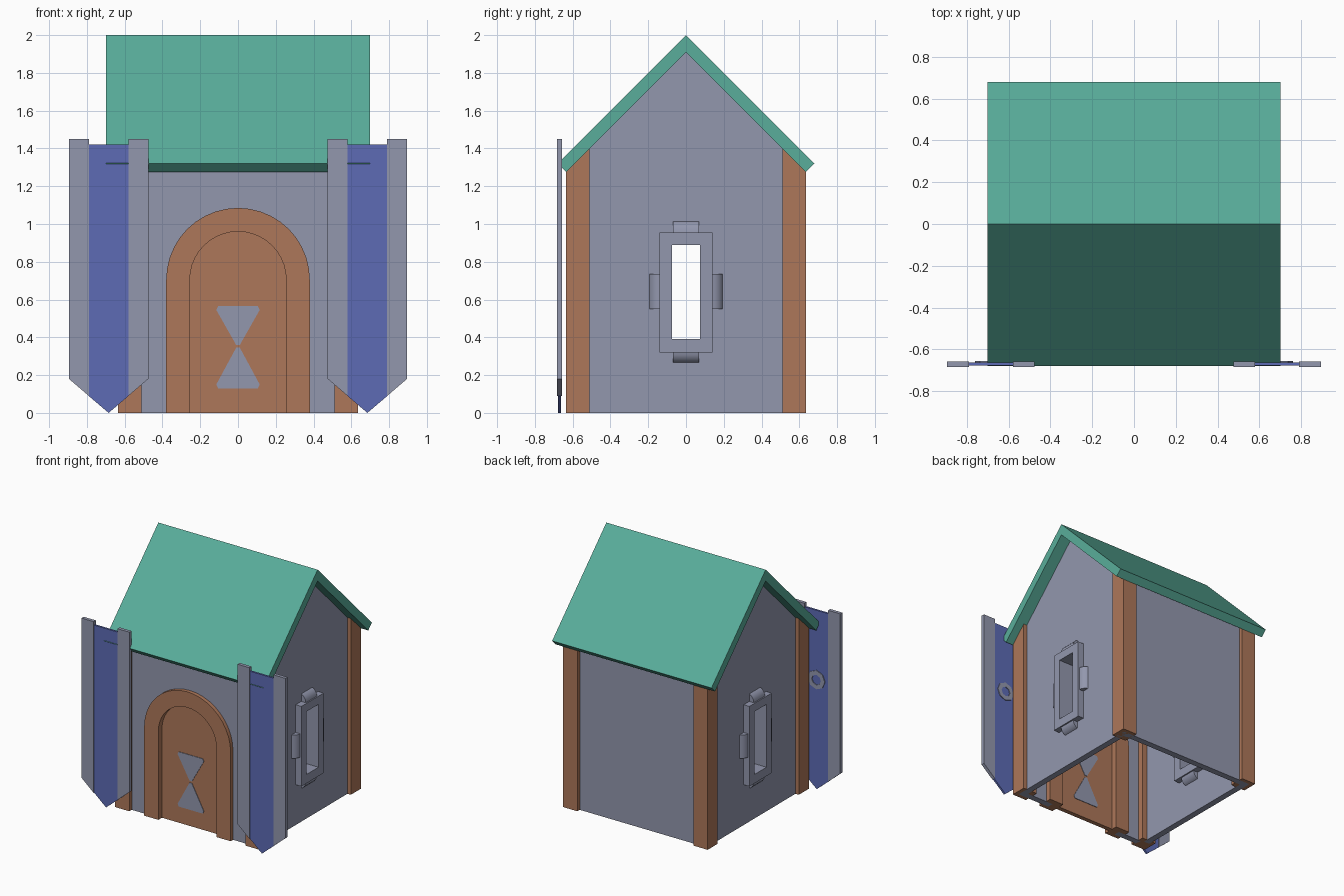
import bpy, bmesh, math
from mathutils import Vector

cube = bpy.data.objects.get("Cube")
if cube:
    bpy.data.objects.remove(cube, do_unlink=True)


def material(name, rgb):
    m = bpy.data.materials.new(name)
    m.use_nodes = True
    m.diffuse_color = (*rgb, 1)
    m.node_tree.nodes["Principled BSDF"].inputs["Base Color"].default_value = (*rgb, 1)
    return m


STONE = material("grey_stone", (0.29, 0.31, 0.42))
WOOD = material("brown_wood", (0.42, 0.185, 0.1))
GREEN = material("green_roof", (0.1, 0.42, 0.325))
BLUE = material("blue_cloth", (0.11, 0.148, 0.46))

# Places a flat profile point (a, b) at depth d along the chosen axis
PLACE = {
    "x": lambda a, b, d: (d, a, b),
    "y": lambda a, b, d: (a, d, b),
    "z": lambda a, b, d: (a, b, d),
}


def prism(name, axis, lo, hi, mat, *loops, smooth=False):
    """Extrude an outline (further loops are holes) from lo to hi."""
    bm = bmesh.new()
    edges = []
    for loop in loops:
        vs = [bm.verts.new(PLACE[axis](a, b, lo)) for a, b in loop]
        if len(loops) == 1:
            bm.faces.new(vs)
        else:
            edges += [bm.edges.new((vs[i - 1], vs[i])) for i in range(len(vs))]
    if edges:
        bmesh.ops.triangle_fill(bm, use_beauty=True, edges=edges)
    ext = bmesh.ops.extrude_face_region(bm, geom=bm.faces[:])
    moved = [g for g in ext["geom"] if isinstance(g, bmesh.types.BMVert)]
    bmesh.ops.translate(bm, verts=moved, vec=Vector(PLACE[axis](0, 0, hi - lo)))
    bmesh.ops.recalc_face_normals(bm, faces=bm.faces[:])
    mesh = bpy.data.meshes.new(name)
    bm.to_mesh(mesh)
    bm.free()
    mesh.materials.append(mat)
    obj = bpy.data.objects.new(name, mesh)
    bpy.context.collection.objects.link(obj)
    if smooth:
        bpy.ops.object.select_all(action="DESELECT")
        obj.select_set(True)
        bpy.context.view_layer.objects.active = obj
        bpy.ops.object.shade_smooth_by_angle(angle=math.radians(40))
    return obj


def rect(a0, a1, b0, b1):
    return [(a0, b0), (a1, b0), (a1, b1), (a0, b1)]


def arc(ca, cb, ra, rb, start, end, n):
    angles = [math.radians(start + (end - start) * i / n) for i in range(n + 1)]
    return [(ca + ra * math.cos(t), cb + rb * math.sin(t)) for t in angles]


def arch(r):
    return [(r, 0)] + arc(0, 0.705, r, r, 0, 180, 20) + [(-r, 0)]


# Roof: one folded slab
prism("roof", "x", -0.7, 0.7, GREEN,
      [(-0.68, 1.32), (0, 2), (0.68, 1.32), (0.635, 1.275), (0, 1.91), (-0.635, 1.275)])

# Front and back walls, the front one open for the door
prism("back_wall", "y", 0.555, 0.605, STONE, rect(-0.6, 0.6, 0, 1.305))
prism("front_wall", "y", -0.605, -0.555, STONE,
      [(-0.6, 0), (-0.6, 1.305), (0.6, 1.305), (0.6, 0)] + arch(0.32))

# Door, its arched surround and the hourglass inlay
prism("door_frame", "y", -0.635, -0.51, WOOD, arch(0.38) + arch(0.255)[::-1], smooth=True)
prism("door", "y", -0.59, -0.555, WOOD, arch(0.256))
for name, tip, base, lip in (("upper", 0.36, 0.565, 0.545), ("lower", 0.345, 0.13, 0.15)):
    prism(name + "_hourglass_inlay", "y", -0.594, -0.551, STONE,
          [(-0.01, tip), (-0.115, lip), (-0.105, base),
           (0.105, base), (0.115, lip), (0.01, tip)])

for s, side in ((1, "left"), (-1, "right")):
    # Gable wall with window opening
    prism(side + "_gable_wall", "x", s * 0.555, s * 0.605, STONE,
          [(-0.6, 0), (0.6, 0), (0.6, 1.31), (0, 1.91), (-0.6, 1.31)],
          rect(-0.1, 0.1, 0.36, 0.92))

    # Window frame with a rounded stone on each edge
    prism(side + "_window_frame", "x", s * 0.505, s * 0.655, STONE,
          rect(-0.14, 0.14, 0.32, 0.955), rect(-0.075, 0.075, 0.39, 0.89))
    for d, where, edge in ((1, "top", 0.955), (-1, "bottom", 0.325)):
        prism(f"{side}_window_{where}_stone", "y", -0.07, 0.07, STONE,
              arc(s * 0.58, edge, 0.065, 0.065 * d, 0, 180, 10), smooth=True)
    for d, where in ((1, "back"), (-1, "front")):
        prism(f"{side}_window_{where}_stone", "z", 0.55, 0.735, STONE,
              arc(s * 0.58, d * 0.135, 0.065, 0.065 * d, 0, 180, 10), smooth=True)

        # Corner posts, cut to the roof slope
        prism(f"{side}_{where}_post", "x", s * 0.51, s * 0.635, WOOD,
              [(d * 0.51, 0), (d * 0.635, 0), (d * 0.635, 1.275), (d * 0.51, 1.4)])

    # Pointed banner: cloth, two borders and a ring on the back
    cx = s * 0.685
    prism(side + "_banner_cloth", "y", -0.678, -0.662, BLUE,
          [(cx - 0.106, 0.09), (cx, 0), (cx + 0.106, 0.09),
           (cx + 0.106, 1.42), (cx - 0.106, 1.42)])
    for d, where in ((1, "outer"), (-1, "inner")):
        a, b = cx + s * d * 0.105, cx + s * d * 0.21
        prism(f"{side}_banner_{where}_border", "y", -0.684, -0.657, STONE,
              [(a, 0.09), (b, 0.18), (b, 1.45), (a, 1.45)])
    prism(side + "_banner_ring", "y", -0.664, -0.656, STONE,
          arc(cx, 0.87, 0.075, 0.075, 0, 360, 8)[:-1],
          arc(cx, 0.87, 0.04, 0.04, 0, 360, 8)[:-1])
